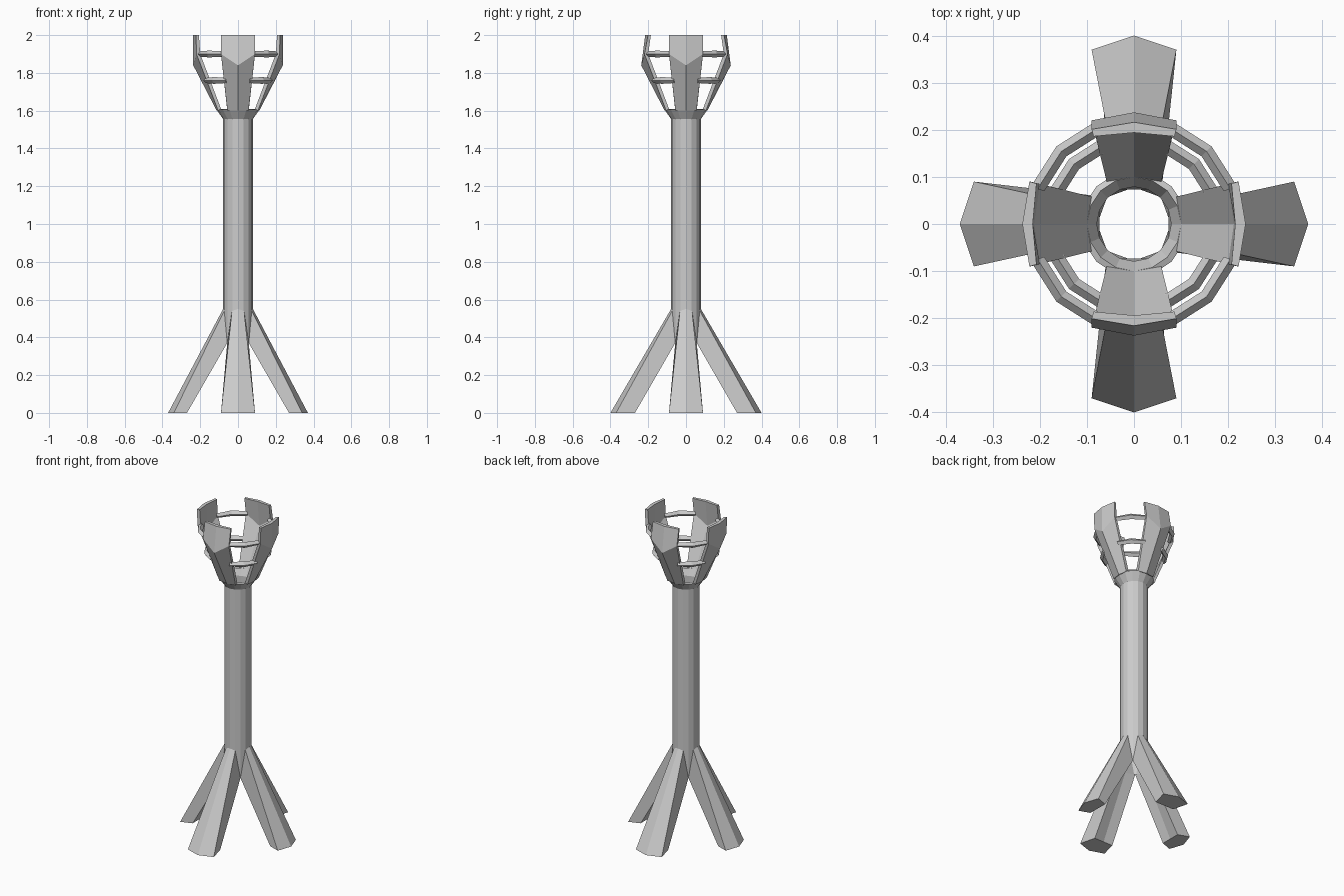
import bpy, bmesh, math
from mathutils import Matrix, Vector

cube = bpy.data.objects.get("Cube")
if cube:
    bpy.data.objects.remove(cube, do_unlink=True)

grey = bpy.data.materials.new("light_grey")
grey.use_nodes = True
COLOR = (0.6, 0.6, 0.6, 1)
grey.diffuse_color = COLOR
grey.node_tree.nodes["Principled BSDF"].inputs["Base Color"].default_value = COLOR


def loft(name, rings, angle=0, loop=False, caps=True):
    """Skin closed cross-sections, then turn the part about the z axis."""
    bm = bmesh.new()
    rows = [[bm.verts.new(p) for p in ring] for ring in rings]
    pairs = list(zip(rows, rows[1:]))
    if loop:
        pairs.append((rows[-1], rows[0]))
    for a, b in pairs:
        for i in range(len(a)):
            j = (i + 1) % len(a)
            bm.faces.new((a[i], a[j], b[j], b[i]))
    if caps and not loop:
        bm.faces.new(rows[0])
        bm.faces.new(rows[-1])
    bmesh.ops.recalc_face_normals(bm, faces=bm.faces)
    bm.transform(Matrix.Rotation(angle, 4, "Z"))
    mesh = bpy.data.meshes.new(name)
    bm.to_mesh(mesh)
    bm.free()
    mesh.materials.append(grey)
    obj = bpy.data.objects.new(name, mesh)
    bpy.context.collection.objects.link(obj)
    return obj


def circle(radius, z, sides=16):
    return [(radius * math.cos(math.tau * i / sides),
             radius * math.sin(math.tau * i / sides), z) for i in range(sides)]


def section(outer, outer_edge, inner_edge, inner):
    """Six-sided section mirrored across y = 0; edges are (radius, half width, z)."""
    (r1, w1, z1), (r2, w2, z2) = outer_edge, inner_edge
    return [(outer[0], 0, outer[1]), (r1, w1, z1), (r2, w2, z2),
            (inner[0], 0, inner[1]), (r2, -w2, z2), (r1, -w1, z1)]


# Hollow post and the flared collar on top of it
loft("post", [circle(0.079, 0.37), circle(0.079, 1.56)], caps=False)
loft("collar", [circle(0.079, 1.555), circle(0.113, 1.605),
                circle(0.1, 1.61), circle(0.079, 1.57)], loop=True)

sides = ["left", "back", "right", "front"]
for i, side in enumerate(sides):
    angle = i * math.pi / 2
    along_y = i % 2 == 1

    # Splayed leg
    foot = 0.4 if along_y else 0.37
    loft(side + "_leg", [
        section((0.079, 0.55), (0.073, 0.032, 0.54), (0.057, 0.057, 0.37), (0.078, 0.37)),
        section((foot, 0), (foot - 0.03, 0.09, 0), (0.27, 0.065, 0), (0.27, 0)),
    ], angle)

    # Creased cup petal
    top = 0.216 if along_y else 0.237
    loft(side + "_petal", [
        section((0.113, 1.6), (0.105, 0.056, 1.6), (0.09, 0.058, 1.61), (0.1, 1.61)),
        section((0.237, 1.84), (0.22, 0.09, 1.9), (0.2, 0.085, 1.9), (0.212, 1.84)),
        section((top, 2), (top - 0.015, 0.09, 2), (top - 0.03, 0.086, 2), (top - 0.022, 2)),
    ], angle)

    # Bent bars that tie neighbouring petals together
    for label, z, radius, depth in (("upper", 1.9, 0.233, 0.03), ("lower", 1.76, 0.195, 0.03)):
        rings = []
        for degrees in (20, 45, 70):
            d = Vector((math.cos(math.radians(degrees)), math.sin(math.radians(degrees)), 0))
            half = 0.018 if degrees == 45 else 0.014
            rings.append([d * (radius + dr) + Vector((0, 0, z + dz)) for dr, dz in
                          ((0, 0), (-depth / 2, half), (-depth, 0), (-depth / 2, -half))])
        loft(f"{side}_{label}_bar", rings, angle)
